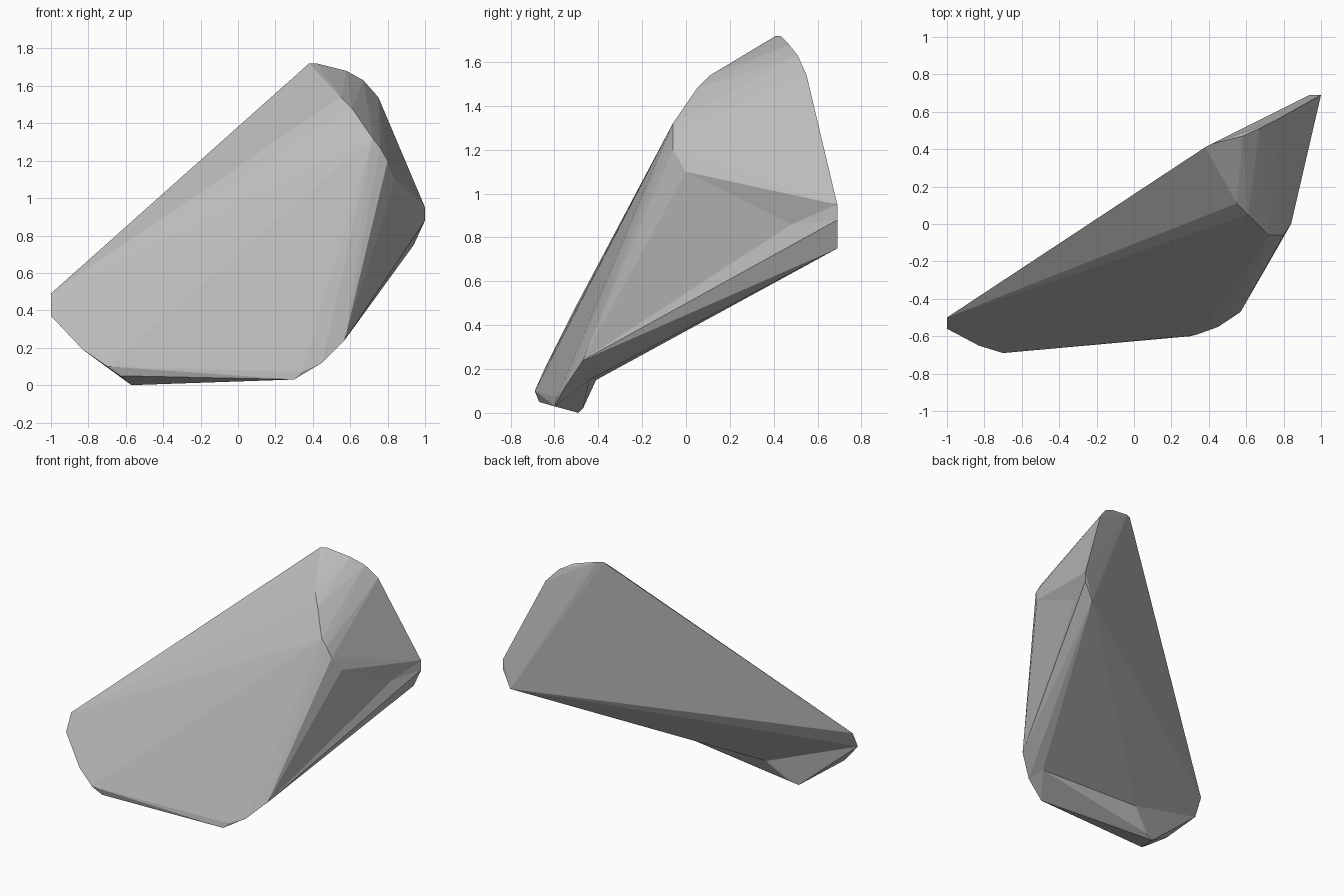
import bpy, bmesh
from mathutils import Vector

if "Cube" in bpy.data.objects:
    bpy.data.objects.remove(bpy.data.objects["Cube"])

stone = bpy.data.materials.new("stone grey")
stone.diffuse_color = (0.5, 0.5, 0.5, 1)
stone.use_nodes = True
stone.node_tree.nodes["Principled BSDF"].inputs["Base Color"].default_value = stone.diffuse_color


def hull(name, points, dent=None):
    """Flat-faceted convex chunk; dent = (edge end, edge end, pushed-in point)."""
    bm = bmesh.new()
    for p in points:
        bm.verts.new(p)
    res = bmesh.ops.convex_hull(bm, input=bm.verts[:])
    loose = [v for v in bm.verts if not v.link_faces]
    bmesh.ops.delete(bm, geom=loose, context='VERTS')
    if dent:
        a, b, target = (Vector(p) for p in dent)
        for e in bm.edges[:]:
            u, v = e.verts
            if min((u.co - a).length + (v.co - b).length,
                   (u.co - b).length + (v.co - a).length) < 1e-3:
                new = bmesh.utils.edge_split(e, u, 0.5)[1]
                # fan the neighbouring triangles around the new corner
                for f in list(new.link_faces):
                    far = [w for w in f.verts if w is not new and w not in (u, v)]
                    if far:
                        bmesh.utils.face_split(f, new, far[0])
                new.co = target
                break
    bmesh.ops.recalc_face_normals(bm, faces=bm.faces[:])
    me = bpy.data.meshes.new(name)
    bm.to_mesh(me)
    bm.free()
    me.materials.append(stone)
    ob = bpy.data.objects.new(name, me)
    bpy.context.collection.objects.link(ob)
    return ob


# Shared corners of the broken slab
left_tip = [(-1, -0.5, 0.49), (-1, -0.56, 0.37)]
front_foot = [(-0.83, -0.65, 0.19), (-0.7, -0.69, 0.1),
              (0.34, -0.59, 0.07), (0.45, -0.55, 0.12), (0.57, -0.47, 0.24)]
under_edge = [(0.42, -0.44, 0.15), (-0.36, -0.41, 0.15)]

crown = [(0.38, 0.41, 1.72), (0.42, 0.43, 1.72), (0.58, 0.47, 1.68),
         (0.67, 0.51, 1.63), (0.75, 0.55, 1.54)]
shoulder = [(0.55, 0.11, 1.54), (0.61, 0.05, 1.48), (0.72, -0.06, 1.32),
            (0.76, -0.06, 1.27), (0.80, -0.06, 1.2), (0.84, 0.0, 1.1)]
right_tip = [(1, 0.69, 0.95), (1, 0.69, 0.88), (0.94, 0.69, 0.75)]

# Main leaning slab, with a chipped crease on its right side
hull("rock_slab", left_tip + front_foot + under_edge + crown + shoulder + right_tip,
     ((0.84, 0.0, 1.1), (1, 0.69, 0.88), (0.91, 0.48, 0.86)))

# Broken lip along the foot of the slab
hull("rock_foot_lip", left_tip[1:] + front_foot + under_edge +
     [(-0.63, -0.67, 0.05), (-0.57, -0.49, 0.0), (-0.5, -0.47, 0.02),
      (0.3, -0.6, 0.03)])
